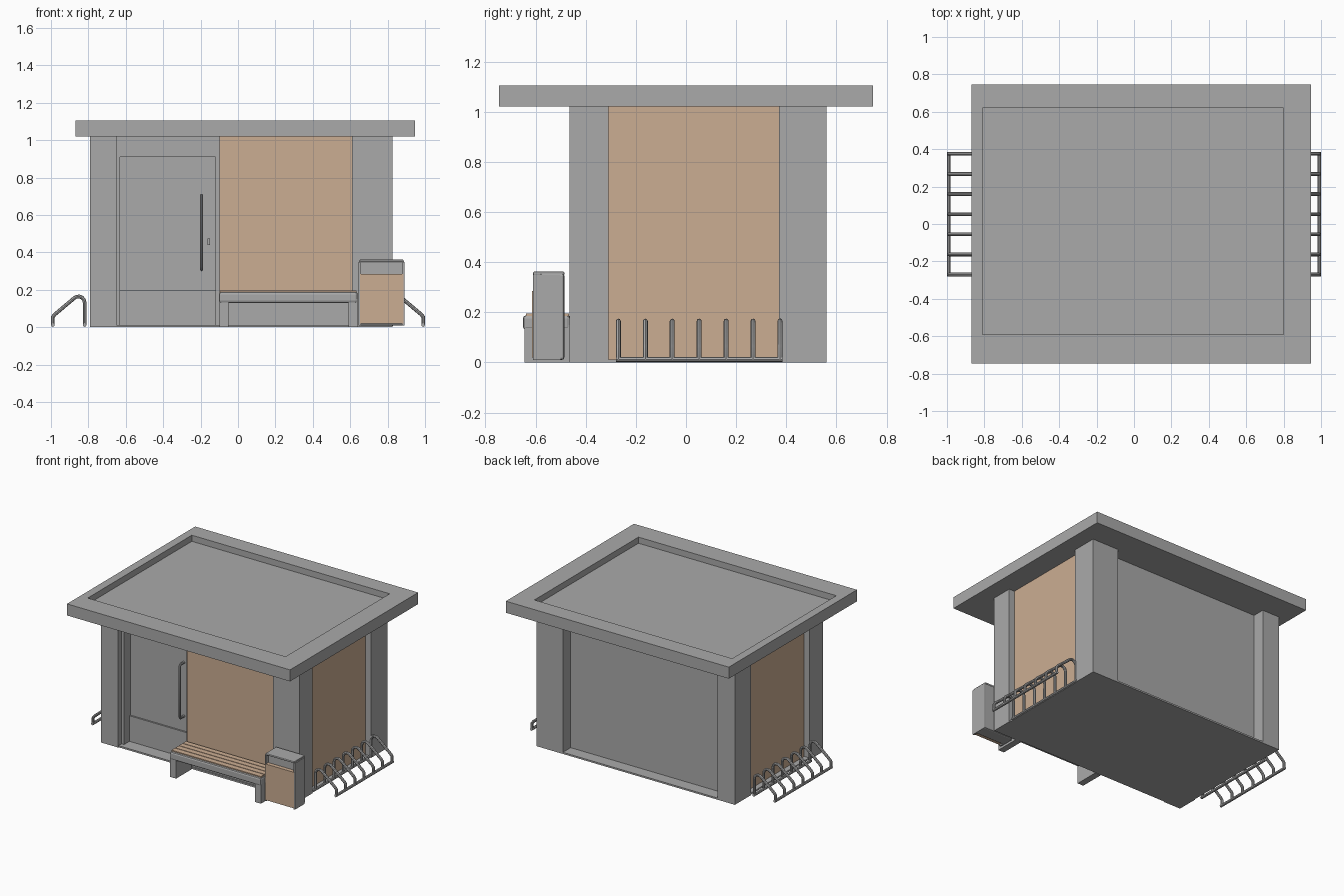
import bpy, bmesh, math
from mathutils import Vector

if "Cube" in bpy.data.objects:
    bpy.data.objects.remove(bpy.data.objects["Cube"])


def material(name, rgb):
    m = bpy.data.materials.new(name)
    m.diffuse_color = (*rgb, 1)
    m.use_nodes = True
    m.node_tree.nodes["Principled BSDF"].inputs["Base Color"].default_value = m.diffuse_color
    return m


GREY = material("grey metal", (0.40, 0.40, 0.40))
TAN = material("tan wood", (0.60, 0.42, 0.29))


def finish(name, bm, mat):
    bmesh.ops.recalc_face_normals(bm, faces=bm.faces)
    me = bpy.data.meshes.new(name)
    bm.to_mesh(me)
    bm.free()
    ob = bpy.data.objects.new(name, me)
    me.materials.append(mat)
    bpy.context.collection.objects.link(ob)
    return ob


def box(name, x, y, z, mat=GREY, bevel=0.0):
    """Box from (min, max) ranges, with optional rounded edges."""
    bm = bmesh.new()
    bmesh.ops.create_cube(bm, size=1)
    for v in bm.verts:
        v.co = [(r[0] + r[1]) / 2 + c * (r[1] - r[0]) for c, r in zip(v.co, (x, y, z))]
    if bevel:
        bmesh.ops.bevel(bm, geom=bm.edges[:], offset=bevel, segments=2,
                        profile=0.5, affect='EDGES')
    return finish(name, bm, mat)


def tube(name, points, radius=0.01, cyclic=False):
    """Round tube following a path."""
    cu = bpy.data.curves.new(name, 'CURVE')
    cu.dimensions = '3D'
    cu.bevel_depth = radius
    cu.bevel_resolution = 2
    cu.use_fill_caps = True
    sp = cu.splines.new('POLY')
    sp.points.add(len(points) - 1)
    for p, co in zip(sp.points, points):
        p.co = (*co, 1)
    sp.use_cyclic_u = cyclic
    cu.materials.append(GREY)
    ob = bpy.data.objects.new(name, cu)
    bpy.context.collection.objects.link(ob)
    return ob


# Roof: stacked rectangles bridged into a slab with a sunken top
bm = bmesh.new()
outer, inner = (-0.87, 0.945, -0.745, 0.745), (-0.81, 0.80, -0.59, 0.62)
loops = []
for (x0, x1, y0, y1), z in ((outer, 1.02), (outer, 1.105), (inner, 1.105), (inner, 1.06)):
    loops.append([bm.verts.new((x, y, z)) for x, y in
                  ((x0, y0), (x1, y0), (x1, y1), (x0, y1))])
for a, b in zip(loops, loops[1:]):
    for i in range(4):
        j = (i + 1) % 4
        bm.faces.new((a[i], a[j], b[j], b[i]))
bm.faces.new(loops[0])
bm.faces.new(loops[-1])
finish("roof", bm, GREY)

# Body: floor, core walls and corner pillars
box("floor", (-0.785, 0.82), (-0.46, 0.56), (0, 0.012))
box("core_walls", (-0.73, 0.765), (-0.35, 0.47), (0.005, 1.03))
for side, xr in (("left", (-0.79, -0.65)), ("right", (0.61, 0.825))):
    box(f"{side}_front_pillar", xr, (-0.465, -0.31), (0, 1.025))
    box(f"{side}_back_pillar", xr, (0.37, 0.56), (0, 1.025))

# Wooden wall panels
box("left_panel", (-0.745, -0.70), (-0.32, 0.38), (0.012, 1.022), TAN)
box("right_panel", (0.73, 0.78), (-0.32, 0.38), (0.012, 1.022), TAN)
box("front_panel", (-0.10, 0.615), (-0.45, -0.34), (0.18, 1.022), TAN)
box("front_panel_base", (-0.10, 0.615), (-0.448, -0.34), (0, 0.18))

# Door: frame, lower plate, lock and pull handle
for name, xr, zr in (("left", (-0.65, -0.63), (0, 1.02)),
                     ("right", (-0.12, -0.10), (0, 1.02)),
                     ("top", (-0.63, -0.12), (0.91, 1.02))):
    box(f"door_frame_{name}", xr, (-0.425, -0.34), zr)
box("door_kick_plate", (-0.63, -0.12), (-0.362, -0.34), (0.01, 0.20))
box("door_lock", (-0.163, -0.15), (-0.365, -0.34), (0.44, 0.475))
tube("door_handle", [(-0.195, -0.345, 0.31), (-0.195, -0.39, 0.31), (-0.195, -0.40, 0.325),
                     (-0.195, -0.40, 0.69), (-0.195, -0.39, 0.705), (-0.195, -0.345, 0.705)], 0.009)

# Bench: side legs, frame and wooden slats
for side, x in (("left", -0.10), ("right", 0.59)):
    box(f"bench_{side}_leg", (x, x + 0.048), (-0.645, -0.465), (0, 0.15))
box("bench_frame", (-0.102, 0.64), (-0.65, -0.462), (0.13, 0.188), GREY, 0.012)
for i in range(4):
    y = -0.638 + i * 0.044
    box(f"bench_slat_{i + 1}", (-0.095, 0.633), (y, y + 0.039), (0.18, 0.196), TAN)

# Litter bin: body, recessed opening framed by a hoop, wooden front
box("bin_body", (0.645, 0.89), (-0.585, -0.485), (0.01, 0.355), GREY, 0.01)
for side, x in (("left", 0.645), ("right", 0.878)):
    box(f"bin_{side}_side", (x, x + 0.012), (-0.61, -0.50), (0.01, 0.35))
box("bin_lid", (0.65, 0.885), (-0.61, -0.485), (0.348, 0.362), GREY, 0.005)
box("bin_front", (0.652, 0.884), (-0.614, -0.58), (0.02, 0.285), TAN)

# Bicycle racks: seven hoops on two ground rails, on both sides
for side, s in (("left", -1), ("right", 1)):
    arc = [(0.853 + 0.033 * math.cos(a), 0.132 + 0.033 * math.sin(a))
           for a in [math.radians(180 - k * 27) for k in range(6)]]
    profile = [(0.82, 0.01)] + arc + [(0.98, 0.068), (0.99, 0.055), (0.99, 0.01)]
    for i in range(7):
        y = -0.27 + i * 0.1075
        tube(f"{side}_rack_hoop_{i + 1}", [(s * x, y, z) for x, z in profile])
    for name, x in (("inner", 0.82), ("outer", 0.99)):
        tube(f"{side}_rack_{name}_rail", [(s * x, -0.28, 0.012), (s * x, 0.385, 0.012)])

# Turn tubes into smooth meshes
bpy.ops.object.select_all(action='DESELECT')
curves = [o for o in bpy.data.objects if o.type == 'CURVE']
for o in curves:
    o.select_set(True)
bpy.context.view_layer.objects.active = curves[0]
bpy.ops.object.convert(target='MESH')
bpy.ops.object.shade_smooth_by_angle(angle=math.radians(40))
